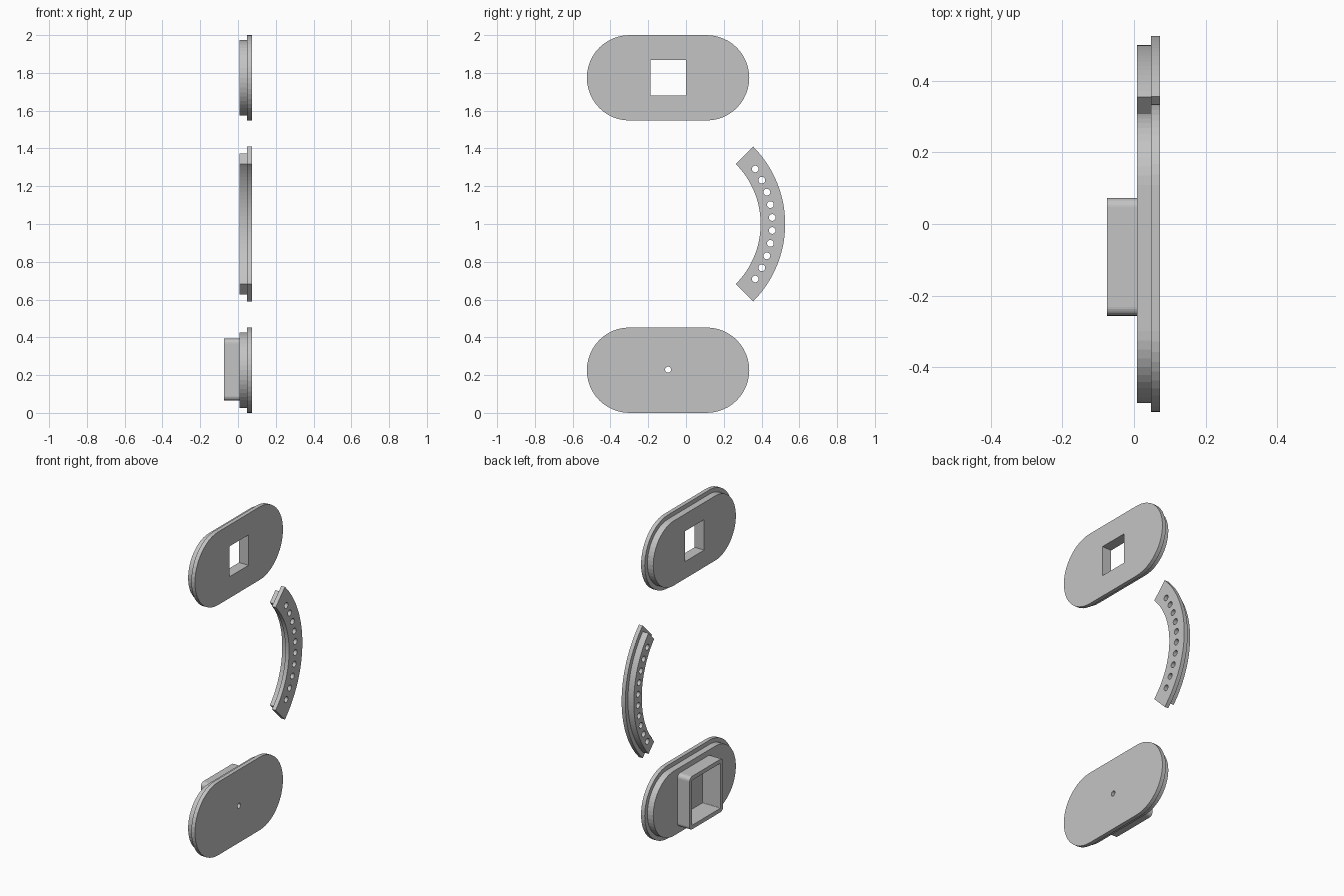
import bpy, bmesh
from math import sin, cos, asin, pi, radians

cube = bpy.data.objects.get("Cube")
if cube:
    bpy.data.objects.remove(cube)

grey = bpy.data.materials.new("plain grey")
grey.use_nodes = True
COLOR = (0.55, 0.55, 0.55, 1)
grey.diffuse_color = COLOR
grey.node_tree.nodes["Principled BSDF"].inputs["Base Color"].default_value = COLOR

# Shared depths along x
BACK, STEP, FACE, BOX_END = 0.008, 0.048, 0.073, -0.075
LIP = 0.026


# Outlines in the y-z plane
def rounded(cy, cz, hw, hh, r, seg=12):
    pts = []
    for k, (sy, sz) in enumerate([(1, 1), (-1, 1), (-1, -1), (1, -1)]):
        for i in range(seg + 1):
            a = (k + i / seg) * pi / 2
            p = (cy + sy * (hw - r) + r * cos(a), cz + sz * (hh - r) + r * sin(a))
            if not pts or abs(p[0] - pts[-1][0]) + abs(p[1] - pts[-1][1]) > 1e-5:
                pts.append(p)
    if abs(pts[0][0] - pts[-1][0]) + abs(pts[0][1] - pts[-1][1]) < 1e-5:
        pts.pop()
    return pts


def square(cy, cz, h):
    return [(cy + h, cz + h), (cy - h, cz + h), (cy - h, cz - h), (cy + h, cz - h)]


def circle(cy, cz, r, n=16):
    return [(cy + r * cos(2 * pi * i / n), cz + r * sin(2 * pi * i / n)) for i in range(n)]


def arc_band(inset, seg=32):
    pts = []
    for r, way in ((0.58 - inset, 1), (0.45 + inset, -1)):
        half = pi / 4 - asin(inset / r)
        for i in range(seg + 1):
            a = way * half * (2 * i / seg - 1)
            pts.append((-0.055 + r * cos(a), 1 + r * sin(a)))
    return pts


# Sweep through a list of (x, outline) rings; returns the rings of edges
def tube(bm, rings):
    loops = [[bm.verts.new((x, y, z)) for y, z in pts] for x, pts in rings]
    for a, b in zip(loops, loops[1:]):
        for i in range(len(a)):
            j = (i + 1) % len(a)
            bm.faces.new((a[i], a[j], b[j], b[i]))
    return [[bm.edges.get((l[i - 1], l[i])) for i in range(len(l))] for l in loops]


# Flat face bounded by one outer ring and any holes
def cap(bm, *rings):
    edges = [e for ring in rings for e in ring]
    bmesh.ops.triangle_fill(bm, use_beauty=True, edges=edges, normal=(1, 0, 0))


def finish(bm, name):
    bmesh.ops.recalc_face_normals(bm, faces=bm.faces[:])
    mesh = bpy.data.meshes.new(name)
    bm.to_mesh(mesh)
    bm.free()
    mesh.materials.append(grey)
    bpy.context.collection.objects.link(bpy.data.objects.new(name, mesh))


def stepped(bm, small, big):
    rings = tube(bm, [(BACK, small), (STEP, small), (STEP, big), (FACE, big)])
    return rings[0], rings[-1]


def stadium(cz, inset=0):
    r = 0.226 - inset
    return rounded(-0.095, cz, 0.43 - inset, r, r)


# Lipped plate pierced by the given holes
def pierced_plate(name, small, big, holes):
    bm = bmesh.new()
    back, face = stepped(bm, small, big)
    cuts = [tube(bm, [(BACK, h), (FACE, h)]) for h in holes]
    cap(bm, back, *[c[0] for c in cuts])
    cap(bm, face, *[c[1] for c in cuts])
    finish(bm, name)


# Upper plate with a square window
pierced_plate("upper_plate", stadium(1.774, LIP), stadium(1.774),
              [square(-0.095, 1.774, 0.094)])

# Curved strip with a row of ten holes
angles = [radians(7.7 * (i - 4.5)) for i in range(10)]
pierced_plate("curved_strip", arc_band(LIP), arc_band(0),
              [circle(-0.055 + 0.512 * cos(a), 1 + 0.512 * sin(a), 0.018) for a in angles])

# Lower plate with an open box on its back and a pin hole in its floor
CZ = 0.229
bm = bmesh.new()
back, face = stepped(bm, stadium(0.226, LIP), stadium(0.226))
outer = rounded(-0.092, CZ, 0.164, 0.164, 0.025, 6)
inner = rounded(-0.092, CZ, 0.139, 0.139, 0.004, 6)
box = tube(bm, [(BACK, outer), (BOX_END, outer), (BOX_END, inner), (STEP, inner)])
pin = circle(-0.095, CZ, 0.016)
hole = tube(bm, [(STEP, pin), (FACE, pin)])
cap(bm, back, box[0])
cap(bm, box[-1], hole[0])
cap(bm, face, hole[1])
finish(bm, "lower_plate_with_box")
